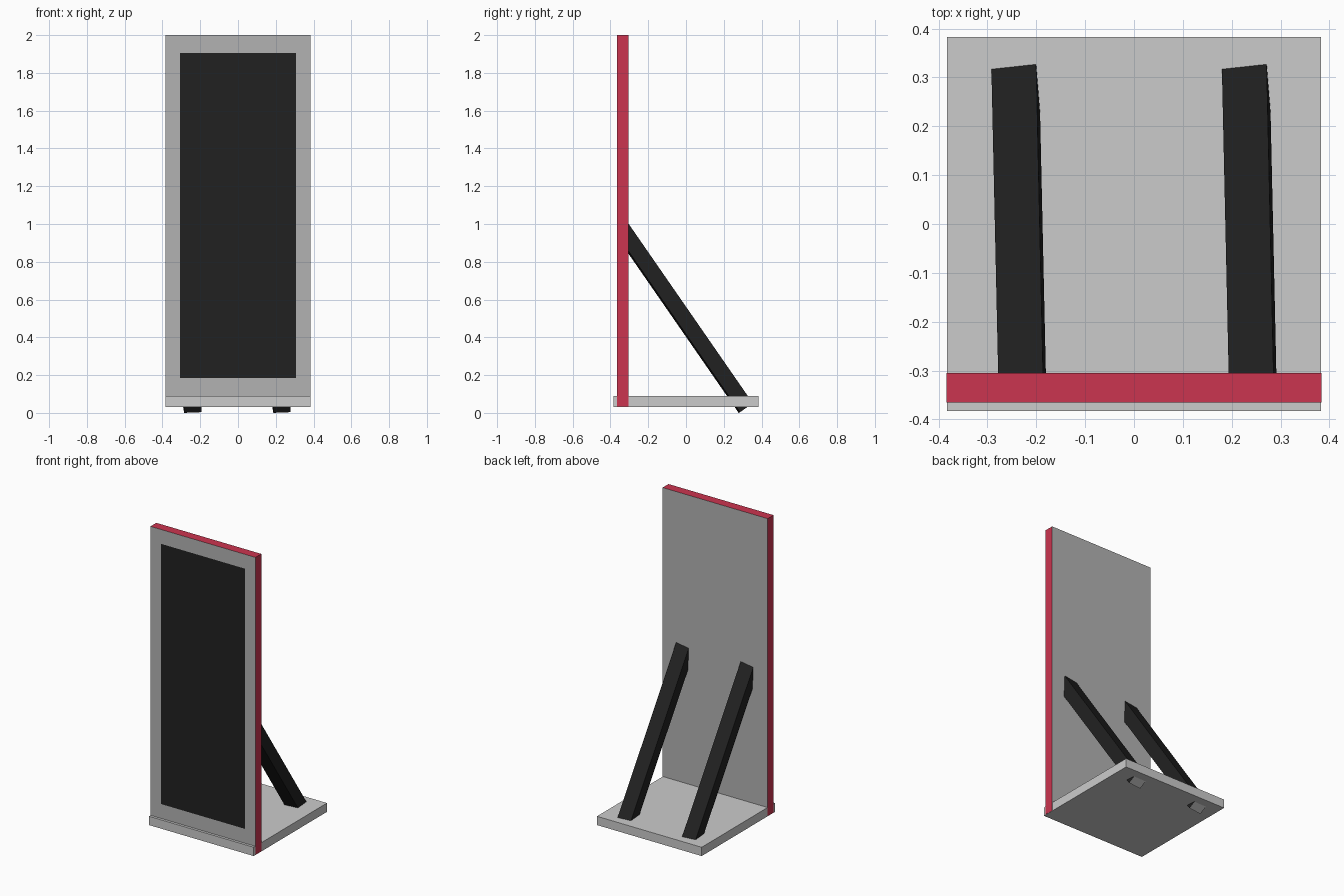
import bpy, bmesh
from mathutils import Vector

if "Cube" in bpy.data.objects:
    bpy.data.objects.remove(bpy.data.objects["Cube"])


def material(name, rgb):
    m = bpy.data.materials.new(name)
    m.diffuse_color = (*rgb, 1)
    m.use_nodes = True
    m.node_tree.nodes["Principled BSDF"].inputs["Base Color"].default_value = m.diffuse_color
    return m


GREY = material("grey", (0.45, 0.45, 0.45))
RED = material("red", (0.60, 0.035, 0.08))
BLACK = material("black", (0.015, 0.015, 0.015))


def finish(name, bm, mats):
    bmesh.ops.recalc_face_normals(bm, faces=bm.faces[:])
    me = bpy.data.meshes.new(name)
    bm.to_mesh(me)
    bm.free()
    for m in mats:
        me.materials.append(m)
    ob = bpy.data.objects.new(name, me)
    bpy.context.collection.objects.link(ob)
    return ob


def box(lo, hi):
    bm = bmesh.new()
    bmesh.ops.create_cube(bm, size=1)
    for v in bm.verts:
        v.co = [l + (c + 0.5) * (h - l) for c, l, h in zip(v.co, lo, hi)]
    return bm


# Base plate
finish("base_plate", box((-0.383, -0.383, 0.032), (0.383, 0.383, 0.09)), [])

# Upright panel: red rim, grey front and back, black screen set flush in the front
bm = box((-0.384, -0.366, 0.034), (0.384, -0.305, 2.0))
bm.normal_update()
for f in bm.faces:
    f.material_index = 0 if abs(f.normal.y) > 0.5 else 1
front = min(bm.faces, key=lambda f: f.normal.y)
bmesh.ops.inset_individual(bm, faces=[front], thickness=0.05)
for v in front.verts:
    v.co.x = 0.308 if v.co.x > 0 else -0.308
    v.co.z = 1.905 if v.co.z > 1 else 0.185
front.material_index = 2
finish("upright_panel", bm, [GREY, RED, BLACK])

# Diagonal struts: slightly twisted bars, trimmed inside the panel
along = Vector((0.014, -0.63, 0.91)).normalized()
across = Vector((0.092, 0.01, 0))
out = along.cross(across).normalized()
if out.z < 0:
    out = -out
across = out.cross(along).normalized()
if across.x < 0:
    across = -across
WIDTH, DEPTH, LENGTH = 0.092, 0.083, 1.3
for side, x in (("left", -0.292), ("right", 0.18)):
    bm = box((0, -DEPTH, -0.052), (WIDTH, 0, LENGTH))
    start = Vector((x, 0.317, 0.09))
    for f in bm.faces:
        if f.calc_center_median().z < 0:
            f.material_index = 1
    for v in bm.verts:
        v.co = start + across * v.co.x + out * v.co.y + along * v.co.z
    cut = bmesh.ops.bisect_plane(bm, geom=bm.verts[:] + bm.edges[:] + bm.faces[:],
                                 plane_co=(0, -0.335, 0), plane_no=(0, -1, 0),
                                 clear_outer=True)
    bmesh.ops.contextual_create(
        bm, geom=[e for e in cut["geom_cut"] if isinstance(e, bmesh.types.BMEdge)])
    finish(side + "_strut", bm, [BLACK, GREY])
